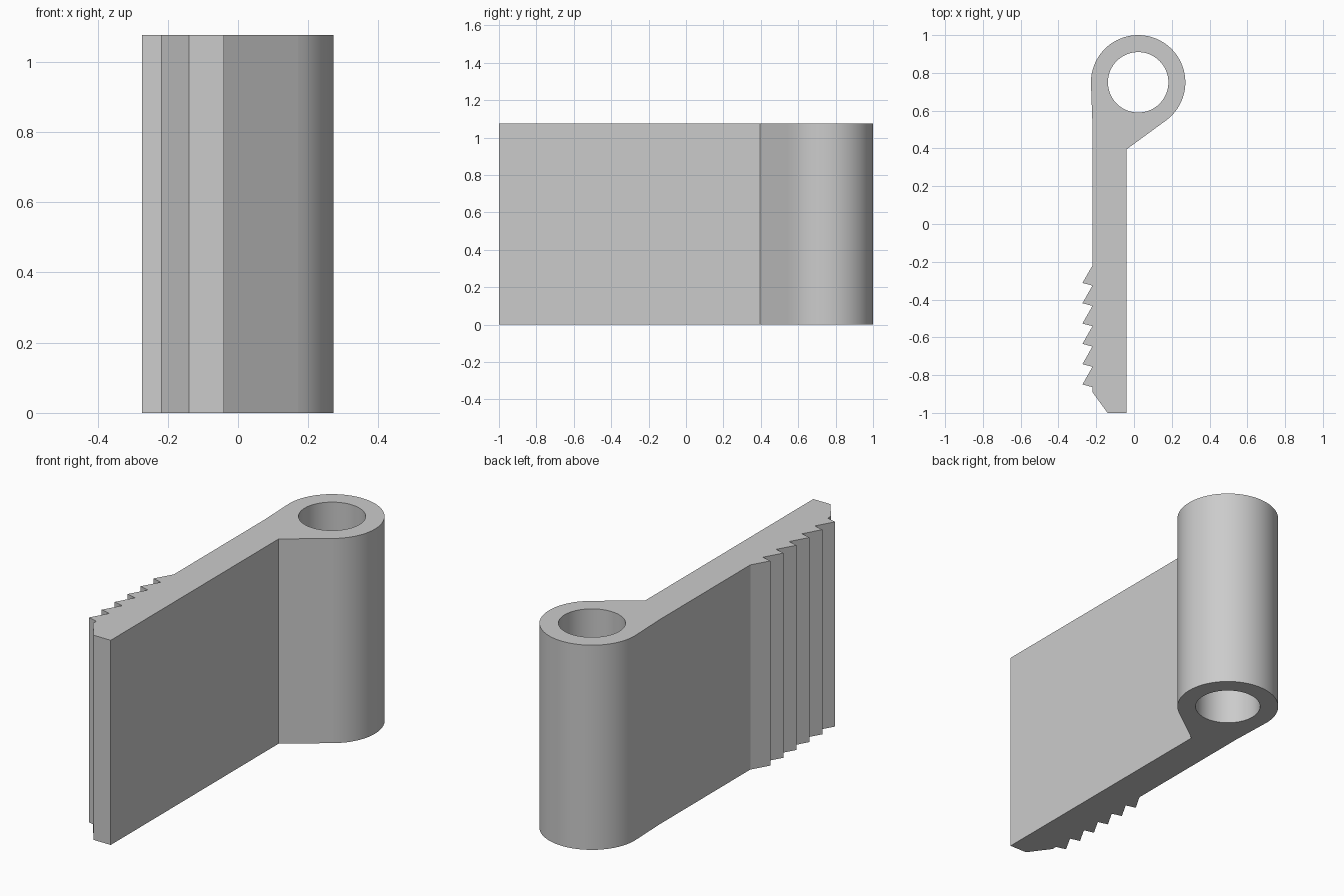
import bpy, bmesh
from math import cos, sin, radians

cube = bpy.data.objects.get("Cube")
if cube:
    bpy.data.objects.remove(cube, do_unlink=True)

HEIGHT = 1.076
CX, CY = 0.022, 0.75          # eye centre
R_OUT, R_IN = 0.25, 0.16
BACK, TIP, FRONT = -0.22, -0.273, -0.04


def arc(radius, start, end, steps):
    """Points on a circle around the eye centre."""
    angles = [radians(start + (end - start) * i / steps) for i in range(steps + 1)]
    return [(CX + radius * cos(a), CY + radius * sin(a)) for a in angles]


# Outline: flat plate, sloping web, then round the eye
outline = [(-0.14, -1), (FRONT, -1), (FRONT, 0.395)]
outline += arc(R_OUT, -53.5, 180, 48)
outline += [(BACK, 0.53), (BACK, -0.22)]

# Row of saw teeth down the back, then the bevelled end
for i in range(6):
    y = -0.312 - 0.1075 * i
    outline += [(TIP, y), (BACK, y - 0.014)]
outline.append((BACK, -0.89))

hole = arc(R_IN, 0, 360, 64)[:-1]

# Fill the outline around the hole and raise it to full height
bm = bmesh.new()
edges = []
for loop in (outline, hole):
    verts = [bm.verts.new((x, y, 0)) for x, y in loop]
    edges += [bm.edges.new((v, verts[i - 1])) for i, v in enumerate(verts)]
bmesh.ops.triangle_fill(bm, edges=edges, use_beauty=True)
raised = bmesh.ops.extrude_face_region(bm, geom=bm.faces[:], use_keep_orig=True)
top = [g for g in raised["geom"] if isinstance(g, bmesh.types.BMVert)]
bmesh.ops.translate(bm, verts=top, vec=(0, 0, HEIGHT))
bmesh.ops.recalc_face_normals(bm, faces=bm.faces[:])

# Smooth only the curved walls; caps and flats stay crisp
for f in bm.faces:
    wall = abs(f.normal.z) < 0.5
    f.smooth = wall and all(
        min(abs(((v.co.x - CX) ** 2 + (v.co.y - CY) ** 2) ** 0.5 - r)
            for r in (R_OUT, R_IN)) < 0.001 for v in f.verts)
for e in bm.edges:
    if len(e.link_faces) == 2 and e.calc_face_angle(0) > radians(30):
        e.smooth = False

mesh = bpy.data.meshes.new("toothed_hinge_plate")
bm.to_mesh(mesh)
bm.free()
plate = bpy.data.objects.new("toothed_hinge_plate", mesh)
bpy.context.collection.objects.link(plate)

# Plain grey finish
grey = bpy.data.materials.new("plain_grey")
grey.use_nodes = True
colour = (0.6, 0.6, 0.6, 1)
grey.diffuse_color = colour
grey.node_tree.nodes["Principled BSDF"].inputs["Base Color"].default_value = colour
mesh.materials.append(grey)
